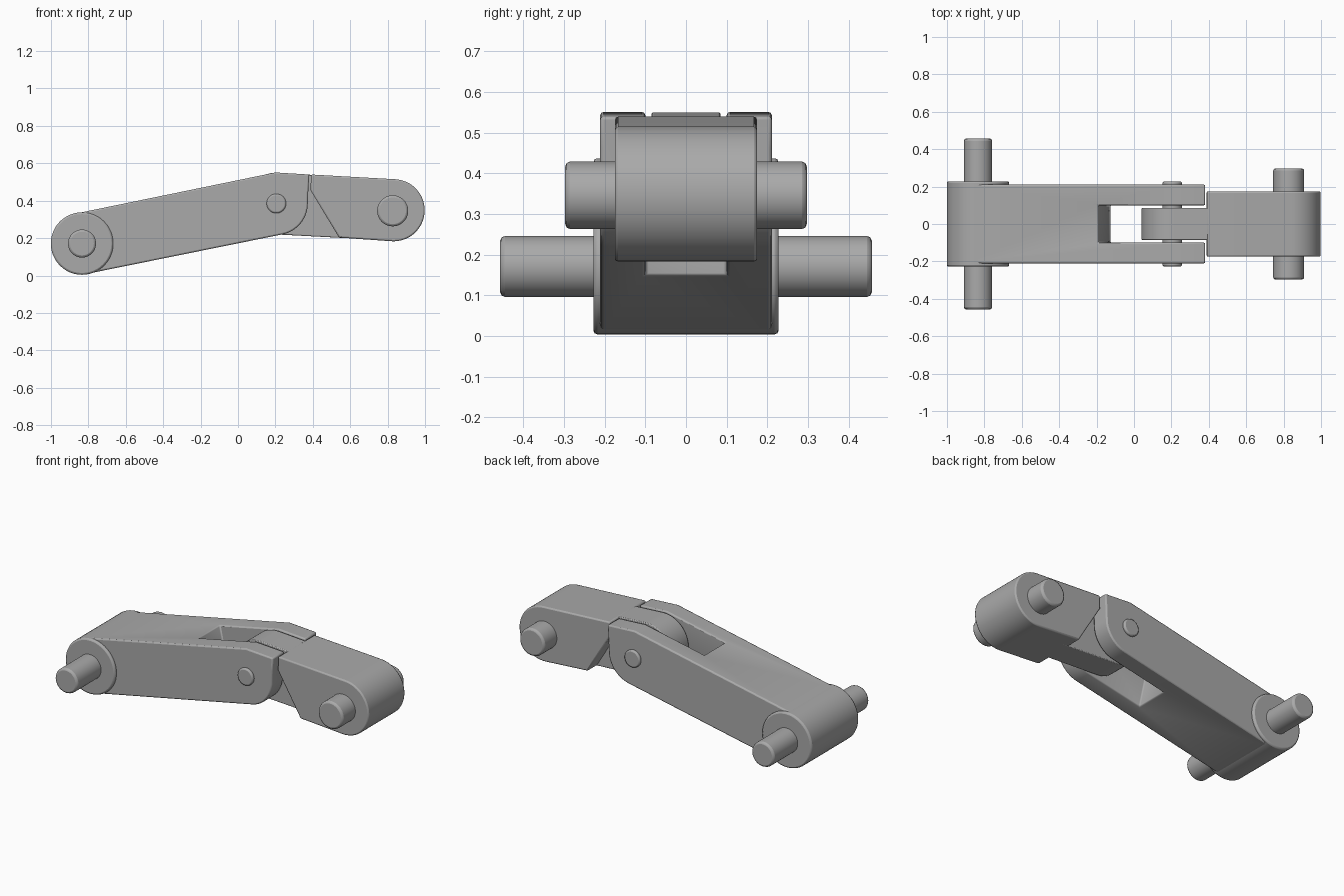
import bpy, bmesh
from math import cos, sin, radians

cube = bpy.data.objects.get("Cube")
if cube:
    bpy.data.objects.remove(cube, do_unlink=True)

grey = bpy.data.materials.new("steel grey")
grey.use_nodes = True
grey.diffuse_color = (0.4, 0.4, 0.4, 1)
grey.node_tree.nodes["Principled BSDF"].inputs["Base Color"].default_value = (0.4, 0.4, 0.4, 1)


def arc(centre, radius, start, end, steps=32):
    angles = [radians(start + (end - start) * i / steps) for i in range(steps + 1)]
    return [(centre[0] + radius * cos(a), centre[1] + radius * sin(a)) for a in angles]


def prism(name, outline, half, bevel=0.008, cutter=None):
    """Extrude an x-z outline to +-half along y, with optional cut and bevel."""
    bm = bmesh.new()
    front = [bm.verts.new((x, -half, z)) for x, z in outline]
    back = [bm.verts.new((x, half, z)) for x, z in outline]
    bm.faces.new(front)
    bm.faces.new(back[::-1])
    for i in range(len(outline)):
        j = (i + 1) % len(outline)
        bm.faces.new((front[j], front[i], back[i], back[j]))
    bmesh.ops.recalc_face_normals(bm, faces=bm.faces)
    mesh = bpy.data.meshes.new(name)
    bm.to_mesh(mesh)
    bm.free()
    mesh.materials.append(grey)
    obj = bpy.data.objects.new(name, mesh)
    bpy.context.collection.objects.link(obj)
    if cutter:
        cut = obj.modifiers.new("slot", 'BOOLEAN')
        cut.operation = 'DIFFERENCE'
        cut.solver = 'EXACT'
        cut.object = cutter
    if bevel:
        mod = obj.modifiers.new("edge", 'BEVEL')
        mod.width = bevel
        mod.segments = 2
        mod.limit_method = 'ANGLE'
        mod.angle_limit = radians(35)
    bpy.ops.object.select_all(action='DESELECT')
    obj.select_set(True)
    bpy.context.view_layer.objects.active = obj
    bpy.ops.object.shade_smooth_by_angle(angle=radians(30))
    return obj


def pin(name, centre, radius, half, bevel=0.012):
    return prism(name, arc(centre, radius, 0, 360, 48)[:-1], half, bevel)


rear, pivot, tip = (-0.834, 0.171), (0.205, 0.385), (0.832, 0.349)

# Long link with a slot that forms the fork
slot = prism("slot_cutter", [(-0.243, 0.7), (-0.093, 0), (0.6, 0), (0.6, 0.7)], 0.1, 0)
slot.hide_render = True
slot.hide_viewport = True
long_outline = (arc(rear, 0.164, 101.4, 281.4) + arc(pivot, 0.168, -78.6, 0)
                + [(0.376, 0.46), (0.381, 0.54), (0.2, 0.551)])
prism("long_link", long_outline, 0.211, cutter=slot)
pin("rear_boss", rear, 0.167, 0.228, 0.01)

# Short link: wide body with a chamfered heel, and a tongue inside the fork
prism("short_link_body", [(0.39, 0.54), (0.388, 0.455), (0.54, 0.203)]
      + arc(tip, 0.166, -93.3, 86.7), 0.175)
prism("short_link_tongue", arc(pivot, 0.165, 86.7, 266.7)
      + [(0.6, 0.199), (0.6, 0.525)], 0.085, 0.005)

# Pins
pin("rear_pin", rear, 0.075, 0.457)
pin("pivot_pin", pivot, 0.052, 0.227, 0.008)
pin("front_pin", (0.827, 0.346), 0.083, 0.297)
